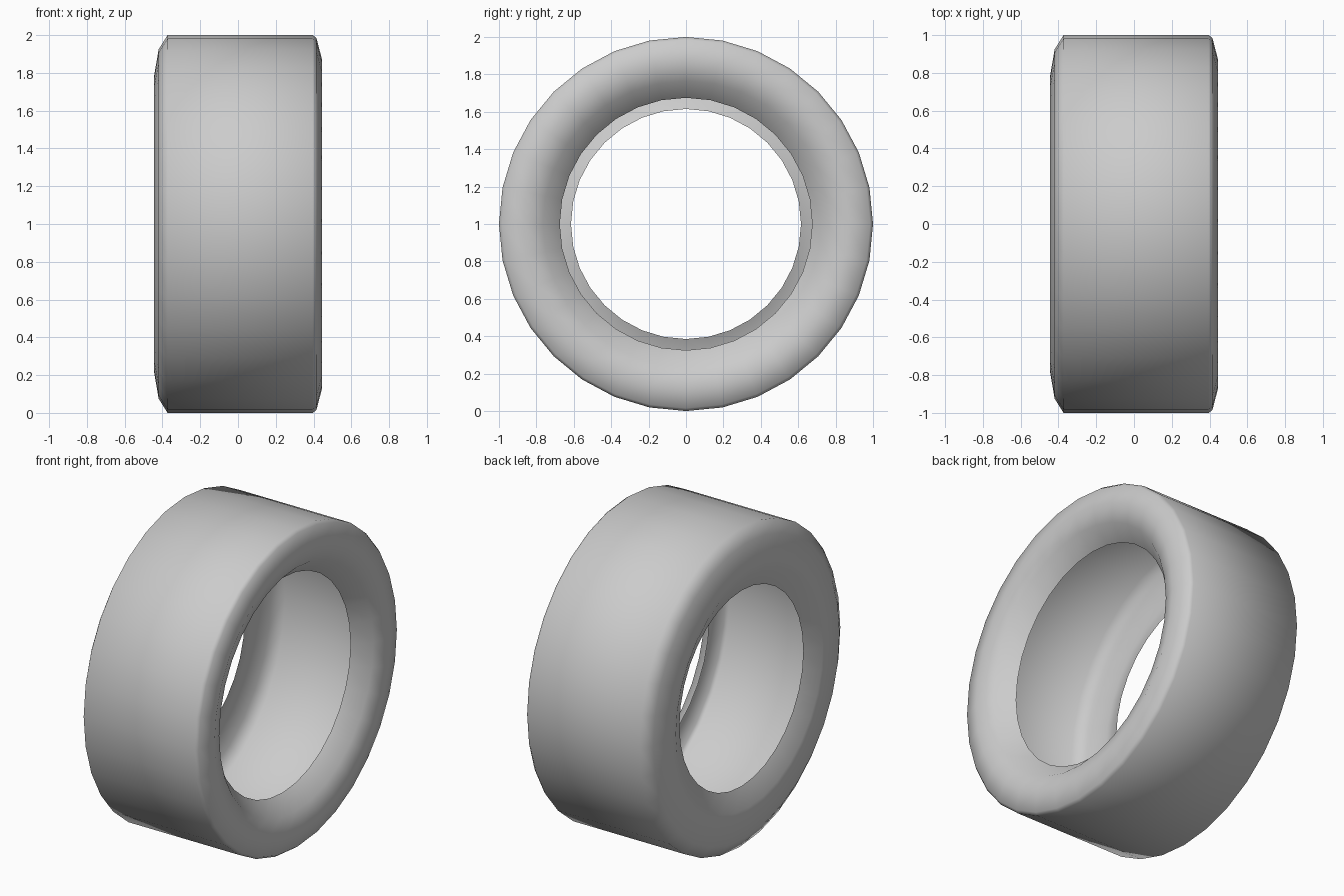
import bpy, bmesh, math
from mathutils import Matrix, Vector

cube = bpy.data.objects.get("Cube")
if cube:
    bpy.data.objects.remove(cube)

SEGMENTS = 32

# Flat grey rubber
rubber = bpy.data.materials.new("grey_rubber")
rubber.use_nodes = True
grey = (0.6, 0.6, 0.6, 1)
rubber.diffuse_color = grey
rubber.node_tree.nodes["Principled BSDF"].inputs["Base Color"].default_value = grey

# Tyre cross-section as (x, radius): lip, sidewall, shoulder, tread, shoulder, sidewall, lip
profile = [(-0.385, 0.615), (-0.44, 0.73), (-0.445, 0.78), (-0.42, 0.925), (-0.373, 1.0),
           (0.395, 1.0), (0.415, 0.985), (0.445, 0.87), (0.405, 0.765), (0.31, 0.675)]

# Hollow tyre shell, spun about the x axis
bm = bmesh.new()
verts = [bm.verts.new((x, 0, r)) for x, r in profile]
edges = [bm.edges.new(pair) for pair in zip(verts, verts[1:])]
bmesh.ops.spin(bm, geom=verts + edges, cent=(0, 0, 0), axis=(1, 0, 0),
               angle=math.tau, steps=SEGMENTS, use_merge=False)
bmesh.ops.remove_doubles(bm, verts=bm.verts[:], dist=0.0005)

# Make the tread face outwards
tread = max(bm.faces, key=lambda f: f.calc_area())
tread.normal_update()
mid = tread.calc_center_median()
if tread.normal.dot(Vector((0, mid.y, mid.z))) < 0:
    bmesh.ops.reverse_faces(bm, faces=bm.faces[:])
bmesh.ops.transform(bm, matrix=Matrix.Translation((0, 0, 1)), verts=bm.verts[:])
for f in bm.faces:
    f.smooth = True

mesh = bpy.data.meshes.new("tyre")
bm.to_mesh(mesh)
bm.free()
mesh.materials.append(rubber)
tyre = bpy.data.objects.new("tyre", mesh)
bpy.context.collection.objects.link(tyre)
